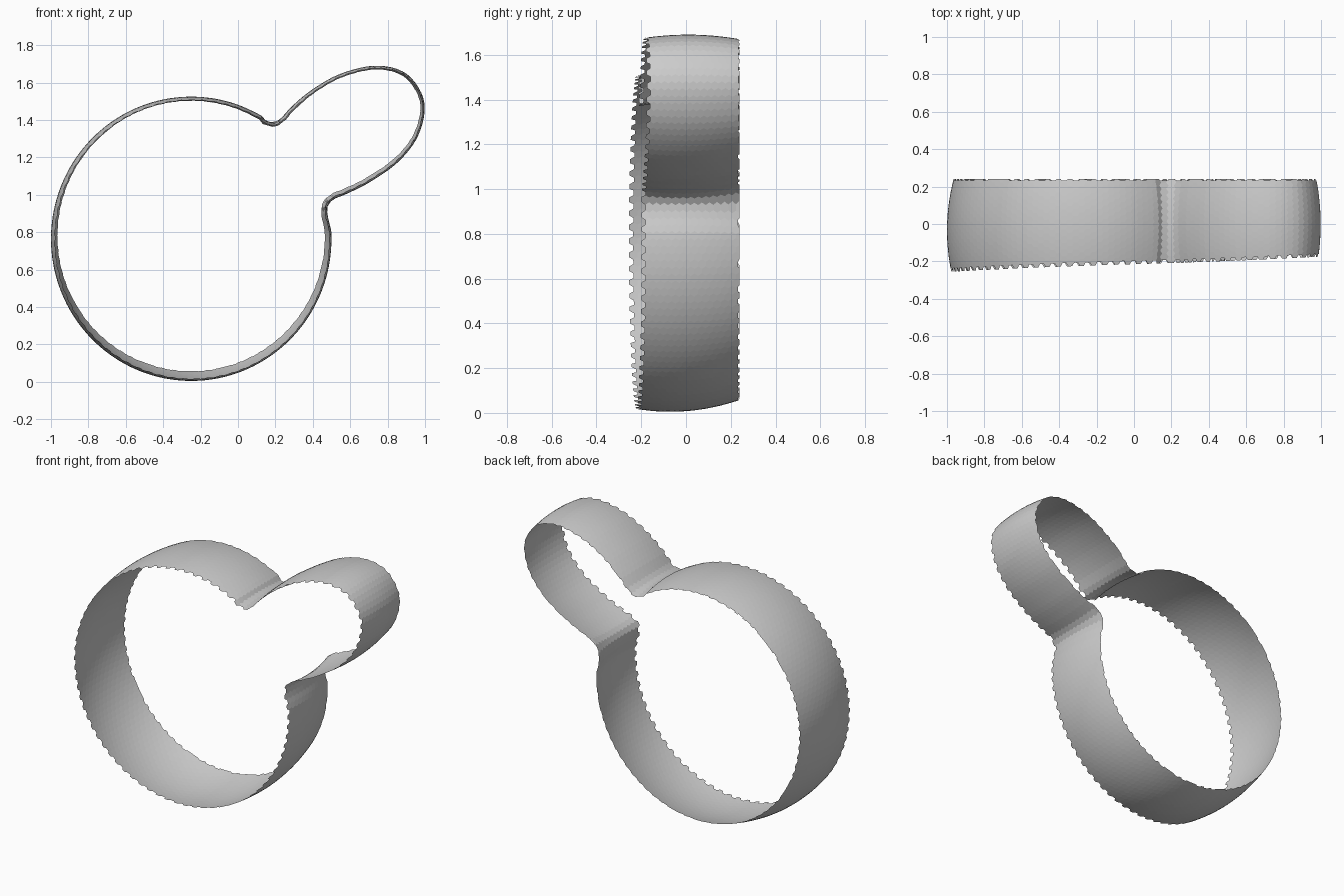
import bpy, bmesh, math
from mathutils import Vector

if "Cube" in bpy.data.objects:
    bpy.data.objects.remove(bpy.data.objects["Cube"])

# Outline in the x-z plane, clockwise: small lobe, then the large round lobe
lobe = [(0.135, 1.405), (0.18, 1.388), (0.225, 1.405), (0.29, 1.475), (0.4, 1.565),
        (0.55, 1.648), (0.73, 1.69), (0.88, 1.66), (0.97, 1.565), (0.998, 1.45),
        (0.955, 1.3), (0.85, 1.17), (0.7, 1.065), (0.58, 1.005), (0.51, 0.975),
        (0.478, 0.935), (0.482, 0.875)]
ring = []
for i in range(29):
    a = math.radians(2 - i * (302 / 28))
    ring.append((-0.25 + 0.75 * math.cos(a), 0.765 + 0.76 * math.sin(a)))
pts = [Vector(p) for p in lobe + ring]

# Smooth closed curve through the points
SUB = 16
fine = []
n = len(pts)
for i in range(n):
    p0, p1, p2, p3 = (pts[(i + k - 1) % n] for k in range(4))
    for j in range(SUB):
        t = j / SUB
        fine.append(0.5 * (2 * p1 + (p2 - p0) * t + (2 * p0 - 5 * p1 + 4 * p2 - p3) * t * t
                           + (3 * p1 - p0 - 3 * p2 + p3) * t ** 3))
fine.append(fine[0].copy())
cum = [0.0]
for a, b in zip(fine, fine[1:]):
    cum.append(cum[-1] + (b - a).length)
length = cum[-1]


def at(s):
    s %= length
    lo, hi = 0, len(cum) - 1
    while hi - lo > 1:
        m = (lo + hi) // 2
        if cum[m] <= s:
            lo = m
        else:
            hi = m
    return fine[lo].lerp(fine[hi], (s - cum[lo]) / (cum[hi] - cum[lo]))


# Band of hexagonal cells, slightly barrelled across its width
ROWS = round(length / 0.032 / 2) * 2
COLS = 13
UNIT = length / (ROWS * 3)
BACK = 0.24
bm = bmesh.new()
cache = {}


def vert(u, h):
    """u: thirds of a row along the outline, h: half cells from the back edge"""
    u %= ROWS * 3
    if (u, h) not in cache:
        s = u * UNIT
        p = at(s)
        tan = (at(s + 0.012) - at(s - 0.012)).normalized()
        front = -0.215 + 0.028 * p.x + 0.012 * p.x * abs(p.x)
        y = BACK - max(h, -0.0) * (BACK - front) / (COLS * 2)
        if h < 0:
            y = BACK - 0.002
        if h == 0:
            y = BACK
        mid = -0.07 + 0.047 * p.y
        drop = (0.55 - 0.1 * p.y) * (y - mid) ** 2
        cache[u, h] = bm.verts.new((p.x + tan.y * drop, y, p.y - tan.x * drop))
    return cache[u, h]


for r in range(ROWS):
    odd = r % 2
    for c in range(COLS):
        h = 2 * c + 1 + odd
        if h + 1 > COLS * 2:
            continue
        u = 3 * r
        bm.faces.new([vert(u + 2, h), vert(u + 1, h + 1), vert(u - 1, h + 1),
                      vert(u - 2, h), vert(u - 1, h - 1), vert(u + 1, h - 1)])
    # Shortened cells that nearly fill the notches along the back edge
    if odd:
        u = 3 * r
        tip = [vert(u + 2, 0), vert(u + 1, 1), vert(u - 1, 1), vert(u - 2, 0)]
        a = tip[1].co.lerp(tip[0].co, 0.6)
        b = tip[2].co.lerp(tip[3].co, 0.6)
        bm.faces.new(tip + [bm.verts.new(b), bm.verts.new(a)])

bmesh.ops.recalc_face_normals(bm, faces=bm.faces)
mesh = bpy.data.meshes.new("hexagon_band")
bm.to_mesh(mesh)
bm.free()
band = bpy.data.objects.new("hexagon_band", mesh)
bpy.context.collection.objects.link(band)
